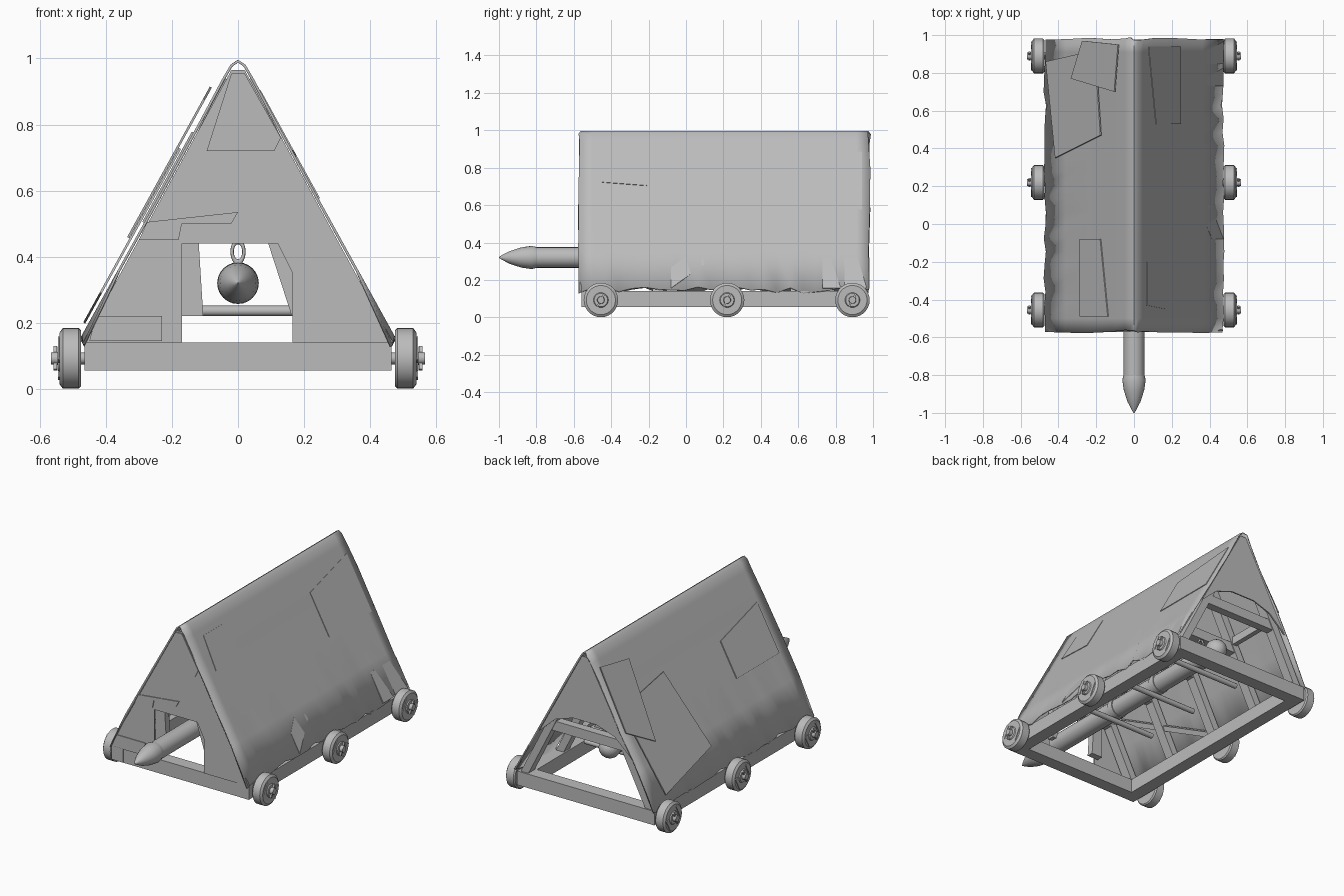
import bpy, bmesh, math, random
from mathutils import Vector

random.seed(4)
if "Cube" in bpy.data.objects:
    bpy.data.objects.remove(bpy.data.objects["Cube"], do_unlink=True)

grey = bpy.data.materials.new("plain grey")
grey.use_nodes = True
grey.diffuse_color = (0.5, 0.5, 0.5, 1)
grey.node_tree.nodes["Principled BSDF"].inputs["Base Color"].default_value = (0.5, 0.5, 0.5, 1)


def finish(name, bm, smooth=False):
    bmesh.ops.recalc_face_normals(bm, faces=bm.faces)
    mesh = bpy.data.meshes.new(name)
    bm.to_mesh(mesh)
    bm.free()
    obj = bpy.data.objects.new(name, mesh)
    bpy.context.collection.objects.link(obj)
    mesh.materials.append(grey)
    if smooth:
        bpy.ops.object.select_all(action='DESELECT')
        bpy.context.view_layer.objects.active = obj
        obj.select_set(True)
        bpy.ops.object.shade_smooth_by_angle(angle=math.radians(35))
    return obj


def beam(name, a, b, width, depth):
    """Square timber from a to b; width runs along y where possible."""
    a, b = Vector(a), Vector(b)
    axis = (b - a).normalized()
    ref = Vector((0, 1, 0)) if abs(axis.y) < 0.9 else Vector((1, 0, 0))
    u = (ref - axis * ref.dot(axis)).normalized() * width / 2
    v = axis.cross(u).normalized() * depth / 2
    bm = bmesh.new()
    rings = [[bm.verts.new(p + u * i + v * j) for i, j in ((-1, -1), (1, -1), (1, 1), (-1, 1))]
             for p in (a, b)]
    bm.faces.new(rings[0])
    bm.faces.new(rings[1])
    for i in range(4):
        k = (i + 1) % 4
        bm.faces.new((rings[0][i], rings[0][k], rings[1][k], rings[1][i]))
    return finish(name, bm)


def lathe(name, profile, center, axis, sides=24):
    """Turn (distance, radius) points about an axis through center."""
    axis = Vector(axis)
    u = Vector((0, 0, 1))
    v = axis.cross(u)
    bm = bmesh.new()
    rings = []
    for d, r in profile:
        rings.append([bm.verts.new(Vector(center) + axis * d + (u * math.cos(t) + v * math.sin(t)) * r)
                      for t in (math.tau * i / sides for i in range(sides))])
    for lo, hi in zip(rings, rings[1:]):
        for i in range(sides):
            k = (i + 1) % sides
            bm.faces.new((lo[i], lo[k], hi[k], hi[i]))
    bm.faces.new(rings[0])
    bm.faces.new(rings[-1])
    return finish(name, bm, True)


def plate(name, points, shift):
    """Thin sheet: polygon extruded by a small vector."""
    bm = bmesh.new()
    face = bm.faces.new([bm.verts.new(p) for p in points])
    new = bmesh.ops.extrude_face_region(bm, geom=[face])["geom"]
    bmesh.ops.translate(bm, vec=shift, verts=[g for g in new if isinstance(g, bmesh.types.BMVert)])
    return finish(name, bm)


def roof_z(x):
    return min(0.99, 1.01 - 1.82 * abs(x))


# Base frame
for s in (-1, 1):
    beam("side_rail", (s * .425, -.56, .0975), (s * .425, .97, .0975), .08, .085)
for y in (-.52, .93):
    beam("cross_beam", (-.464, y, .0975), (.464, y, .0975), .079, .085)

# Timber trusses under the cover
stations = [-.52, -.15, .22, .59, .93]
for y in stations:
    for s in (-1, 1):
        beam("rafter", (s * .425, y, .13), (s * .02, y, .93), .06, .045)
    beam("collar_beam", (-.26, y, .475), (.26, y, .475), .05, .06)
beam("ridge_beam", (0, -.54, .9), (0, .96, .9), .05, .06)
for s in (-1, 1):
    beam("purlin", (s * .235, -.54, .515), (s * .235, .96, .515), .03, .05)
    beam("side_brace", (s * .42, .2, .15), (s * .25, -.5, .49), .03, .04)

# Main hide cover, with a rounded ridge and ragged edges
bm = bmesh.new()
half = [(.475, .15), (.36, .358), (.24, .575), (.12, .795), (.045, .935), (.02, .978)]
profile = [(-x, z) for x, z in half] + [(0, .992)] + [(x, z) for x, z in reversed(half)]
steps = 22
grid = []
for j in range(steps + 1):
    row = []
    hem = [random.uniform(-.025, .015) for _ in range(2)]
    for i, (x, z) in enumerate(profile):
        y = -.57 + 1.55 * j / steps
        if j in (0, steps):
            y += random.uniform(-.008, .01)
        if i in (0, len(profile) - 1):
            h = hem[i > 0]
            z += h
            x -= math.copysign(h * .55, x)
        row.append(bm.verts.new((x, y, z)))
    grid.append(row)
for a, b in zip(grid, grid[1:]):
    for i in range(len(profile) - 1):
        bm.faces.new((a[i], a[i + 1], b[i + 1], b[i]))
cover = finish("hide_cover", bm, True)
mod = cover.modifiers.new("thickness", 'SOLIDIFY')
mod.thickness = .008
mod.offset = 0

# Hide patches: corners given in plan, lifted off the slope
patches = [
    ([(-.45, .86), (-.19, .92), (-.16, .47), (-.4, .35)], .022),
    ([(-.31, .77), (-.25, .97), (-.06, .95), (-.08, .7)], .03),
    ([(-.28, -.08), (-.17, -.08), (-.13, -.49), (-.28, -.49)], .012),
    ([(.07, .94), (.24, .94), (.24, .53), (.11, .53)], .01),
    ([(.06, -.2), (.17, -.21), (.16, -.45), (.06, -.43)], .01),
    ([(.38, .73), (.47, .73), (.47, .98), (.38, .98)], .006),
    ([(.34, .08), (.4, .1), (.47, -.08), (.41, -.08)], .006),
]
for corners, lift in patches:
    s = math.copysign(1, corners[0][0])
    n = Vector((s * .876, 0, .482))
    plate("hide_patch", [Vector((x, y, roof_z(x))) + n * (lift - .008) for x, y in corners], n * .007)

# Front gable sheet with the ram opening, and the rear half sheet
front = [(-.47, .14), (-.17, .14), (-.17, .44), (.12, .44), (.165, .35), (.165, .14),
         (.47, .14), (.02, .965), (-.02, .965)]
plate("front_cover", [(x, -.566, z) for x, z in front], (0, .008, 0))
rear = [(-.31, .43), (-.2, .53), (-.08, .57), (.08, .57), (.2, .53), (.31, .43),
        (.02, .965), (-.02, .965)]
plate("rear_cover", [(x, .97, z) for x, z in rear], (0, .008, 0))
fronts = [[(-.45, .145), (-.23, .145), (-.23, .22), (-.43, .22)],
          [(-.095, .72), (.11, .72), (.13, .76), (.02, .955), (-.02, .955)],
          [(-.275, .505), (0, .535), (-.02, .5), (-.17, .5), (-.18, .45), (-.3, .45)]]
for outline in fronts:
    plate("front_patch", [(x, -.571, z) for x, z in outline], (0, .006, 0))

# Door posts just inside the opening
for post in ([(-.18, .22), (-.105, .22), (-.12, .46), (-.18, .46)],
             [(.163, .22), (.19, .22), (.19, .46), (.085, .46)]):
    plate("door_post", [(x, -.54, z) for x, z in post], (0, .04, 0))

# Ram with pointed head and rounded butt
lathe("ram_shaft", [(-.82, .055), (.7, .055)], (0, 0, .32), (0, 1, 0))
lathe("ram_head", [(-1, .002), (-.985, .012), (-.94, .035), (-.88, .054), (-.825, .062), (-.8, .056)],
      (0, 0, .32), (0, 1, 0))
knob = [(.735 - .063 * math.cos(t), max(.003, .063 * math.sin(t)))
        for t in (math.pi * i / 10 for i in range(11))]
lathe("ram_butt", knob, (0, 0, .32), (0, 1, 0))
for y in (-.15, .22, .6):
    lathe("handle_bar", [(-.26, .016), (.26, .016)], (0, y, .236), (1, 0, 0), 12)
    lathe("ram_band", [(-.02, .06), (.02, .06)], (0, y, .32), (0, 1, 0))
    bpy.ops.mesh.primitive_torus_add(major_radius=.021, minor_radius=.006, major_segments=20,
                                     minor_segments=8, location=(0, y, .415),
                                     rotation=(math.pi / 2, 0, 0))
    ring = bpy.context.object
    ring.name = "hanging_ring"
    ring.scale = (.85, 1.5, 1)
    ring.data.materials.append(grey)
    bpy.ops.object.shade_smooth()

# Wheels with hubs and locking pins
rim = [(.475, .085), (.482, .092), (.53, .092), (.54, .078), (.54, .04), (.546, .036),
       (.546, .02), (.566, .018)]
for s in (-1, 1):
    for y in (-.455, .22, .89):
        c = (0, y, .0925)
        lathe("wheel", rim, c, (s, 0, 0), 28)
        lathe("axle", [(.43, .018), (.48, .018)], c, (s, 0, 0), 12)
        tilt = Vector((0, math.sin(.5), math.cos(.5))) * .04
        mid = Vector((s * .553, y, .0925))
        beam("wheel_pin", mid - tilt, mid + tilt, .01, .01)
        for k in (-1, 1):
            slat = Vector((s * .54, y, .0925)) + Vector((0, math.cos(.5), -math.sin(.5))) * .055 * k
            beam("wheel_slat", slat - tilt, slat + tilt, .02, .008)
